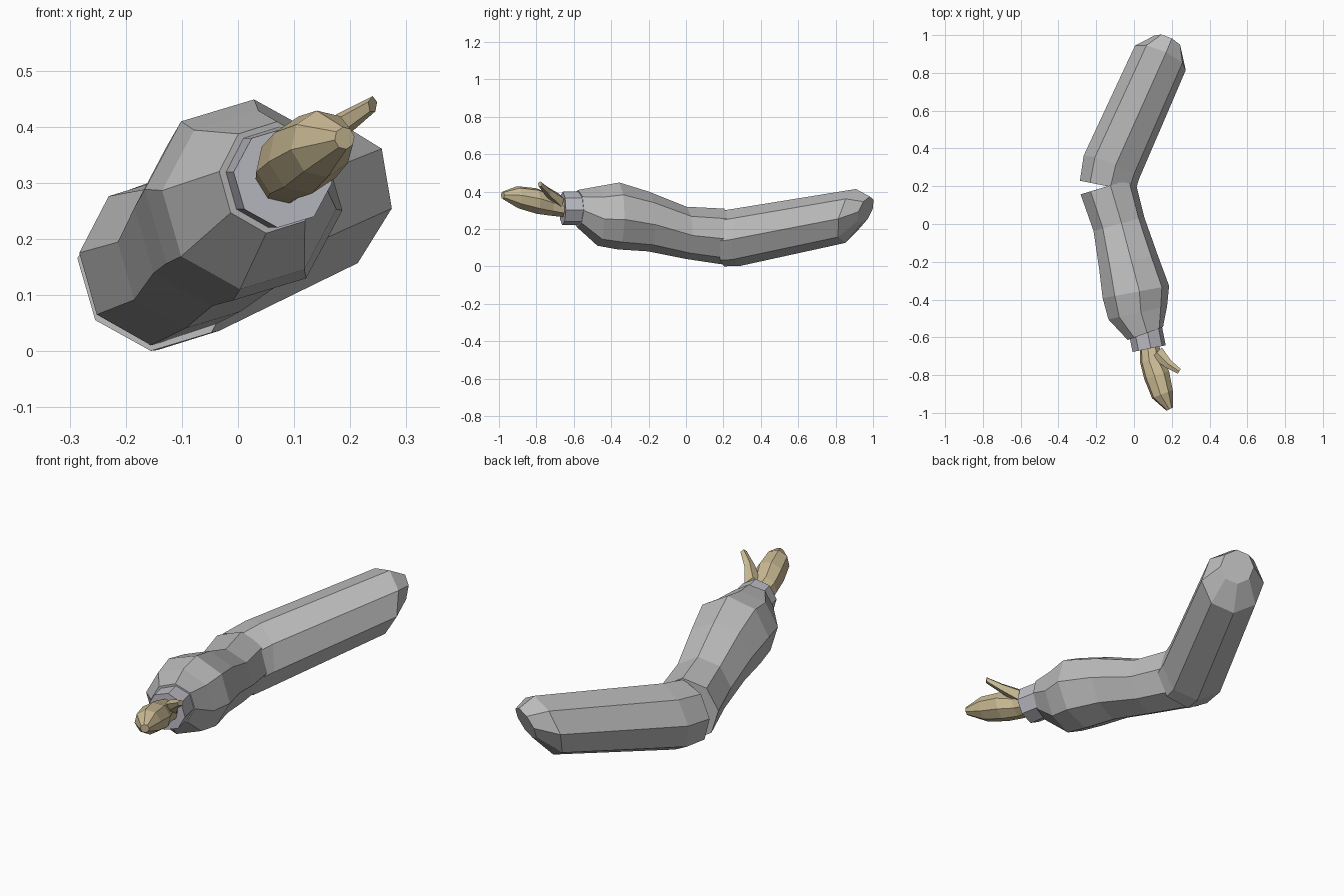
import bpy, bmesh, math
from mathutils import Vector, Matrix

default_cube = bpy.data.objects.get("Cube")
if default_cube:
    bpy.data.objects.remove(default_cube, do_unlink=True)


def make_material(name, red, green, blue):
    material = bpy.data.materials.new(name)
    material.use_nodes = True
    colour = (red, green, blue, 1)
    material.diffuse_color = colour
    shader = material.node_tree.nodes["Principled BSDF"]
    shader.inputs["Base Color"].default_value = colour
    return material


def ring_axis(path, index, lean):
    """Horizontal direction of the path at one point, tipped by the lean."""
    before = path[max(index - 1, 0)]
    after = path[min(index + 1, len(path) - 1)]
    axis = (after - before) * Vector((1, 1, 0))
    axis.normalize()
    axis.z = lean * index / (len(path) - 1)
    return axis.normalized()


def build_tube(name, material, points, radii, sides=8, turn=-6, lean=0):
    """Skin flat-sided rings along a path that runs from front to back."""
    path = [Vector(point) for point in points]
    bm = bmesh.new()
    rings = []
    for index, (centre, radius) in enumerate(zip(path, radii)):
        axis = ring_axis(path, index, lean)
        side = axis.cross(Vector((0, 0, 1))).normalized()
        start = Matrix.Rotation(-math.radians(turn), 3, axis) @ side
        ring = []
        for step in range(sides):
            spin = Matrix.Rotation(-math.tau * step / sides, 3, axis)
            ring.append(bm.verts.new(centre + spin @ start * radius))
        rings.append(ring)
    for front, back in zip(rings, rings[1:]):
        for step in range(sides):
            following = (step + 1) % sides
            bm.faces.new((front[step], front[following], back[following], back[step]))
    bm.faces.new(rings[0])
    bm.faces.new(rings[-1])
    bmesh.ops.recalc_face_normals(bm, faces=bm.faces)
    mesh = bpy.data.meshes.new(name)
    bm.to_mesh(mesh)
    bm.free()
    mesh.materials.append(material)
    tube = bpy.data.objects.new(name, mesh)
    bpy.context.collection.objects.link(tube)


sleeve_grey = make_material("sleeve grey", 0.5, 0.5, 0.5)
cuff_grey = make_material("cuff grey", 0.5, 0.5, 0.55)
skin_tan = make_material("skin tan", 0.6, 0.5, 0.3)

# Upper sleeve, mitred at the elbow and rounded at the shoulder
build_tube(
    "upper_sleeve", sleeve_grey, lean=-0.4,
    points=[(-0.14, 0.2, 0.15), (-0.12, 0.3, 0.16), (0.14, 0.88, 0.27), (0.18, 0.96, 0.3)],
    radii=[0.15, 0.16, 0.15, 0.08],
)

# Lower sleeve, swelling behind the wrist and narrowing to the elbow
build_tube(
    "lower_sleeve", sleeve_grey,
    points=[(0.06, -0.58, 0.31), (0.02, -0.47, 0.27), (0.01, -0.36, 0.27),
            (-0.03, -0.2, 0.24), (-0.08, 0, 0.18), (-0.14, 0.2, 0.16)],
    radii=[0.1, 0.16, 0.18, 0.16, 0.14, 0.15],
)

# Cuff
build_tube(
    "cuff", cuff_grey,
    points=[(0.08, -0.66, 0.31), (0.06, -0.56, 0.31)],
    radii=[0.09, 0.09],
)

# Mitten-like hand with joined fingers
build_tube(
    "hand", skin_tan, turn=10,
    points=[(0.19, -0.98, 0.38), (0.15, -0.9, 0.37), (0.12, -0.8, 0.35),
            (0.09, -0.72, 0.33), (0.08, -0.63, 0.31)],
    radii=[0.02, 0.06, 0.07, 0.06, 0.05],
)

# Thumb
build_tube(
    "thumb", skin_tan, sides=5, turn=18,
    points=[(0.24, -0.78, 0.44), (0.18, -0.74, 0.4), (0.12, -0.68, 0.35)],
    radii=[0.015, 0.025, 0.04],
)
